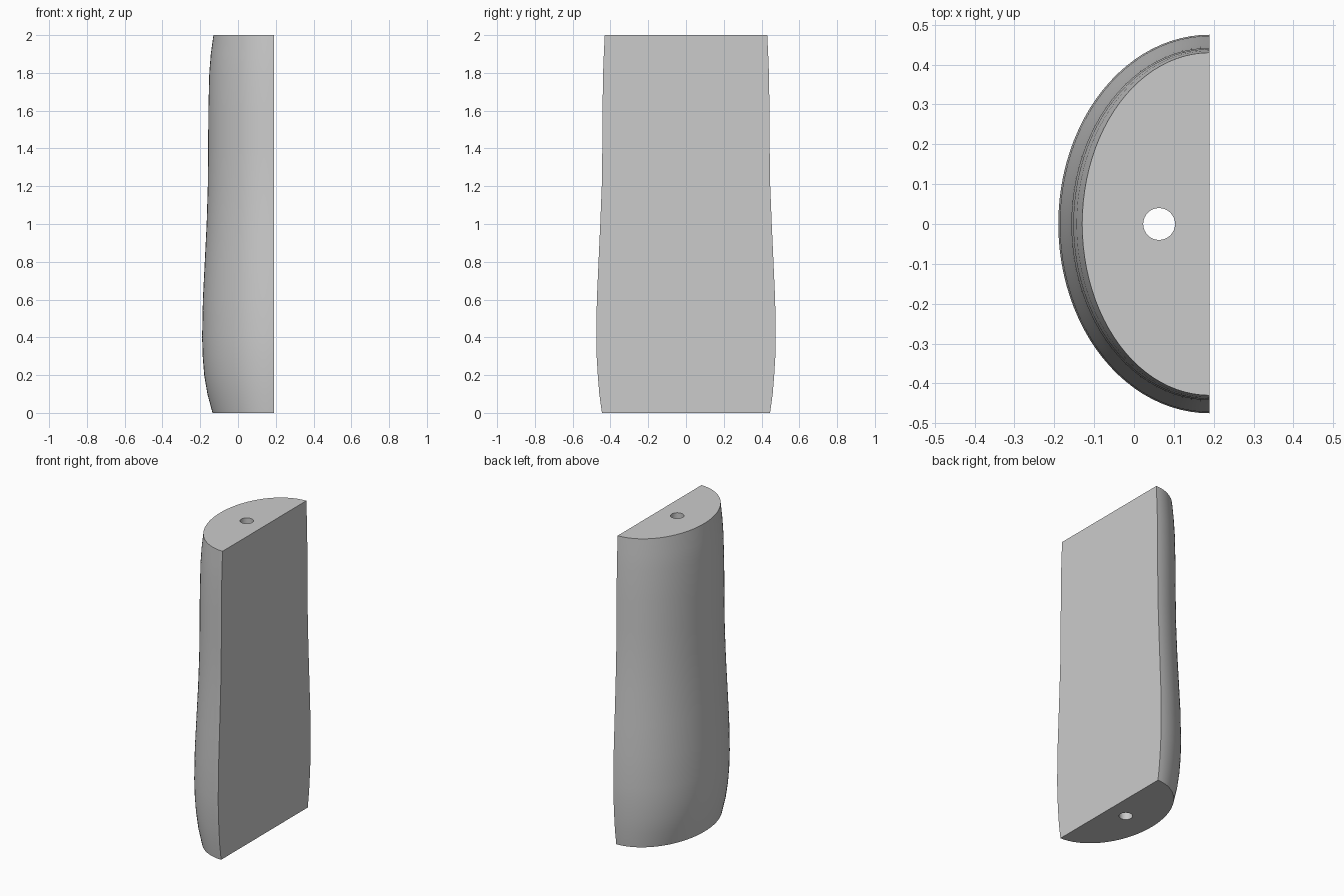
import bpy
import bmesh
from math import sin, cos, pi, radians

cube = bpy.data.objects.get("Cube")
if cube:
    bpy.data.objects.remove(cube, do_unlink=True)

FLAT_X = 0.19    # plane of the flat face
SEGMENTS = 48    # facets around the half ellipse

# Height, depth and half width of each cross-section
SECTIONS = [
    (0.0, 0.325, 0.445), (0.1, 0.352, 0.459), (0.2, 0.369, 0.467),
    (0.3, 0.377, 0.473), (0.4, 0.38, 0.475), (0.6, 0.376, 0.472),
    (0.8, 0.366, 0.463), (1.0, 0.356, 0.454), (1.2, 0.350, 0.446),
    (1.4, 0.348, 0.443), (1.6, 0.347, 0.442), (1.8, 0.342, 0.439),
    (1.9, 0.334, 0.435), (2.0, 0.32, 0.43),
]

grey = bpy.data.materials.new("light grey")
grey.use_nodes = True
colour = (0.6, 0.6, 0.6, 1)
grey.diffuse_color = colour
grey.node_tree.nodes["Principled BSDF"].inputs["Base Color"].default_value = colour

# Handle half: half ellipses lofted upwards and closed by a flat face
bm = bmesh.new()
rings = []
for z, depth, width in SECTIONS:
    angles = [pi * i / SEGMENTS for i in range(SEGMENTS + 1)]
    rings.append([bm.verts.new((FLAT_X - depth * sin(a), width * cos(a), z)) for a in angles])
for low, high in zip(rings, rings[1:]):
    for i in range(SEGMENTS):
        bm.faces.new((low[i], low[i + 1], high[i + 1], high[i]))
bm.faces.new(rings[0])
bm.faces.new(rings[-1])
bm.faces.new([r[0] for r in rings] + [r[-1] for r in reversed(rings)])
bmesh.ops.recalc_face_normals(bm, faces=bm.faces)
mesh = bpy.data.meshes.new("handle_half")
bm.to_mesh(mesh)
bm.free()
mesh.materials.append(grey)
handle = bpy.data.objects.new("handle_half", mesh)
bpy.context.collection.objects.link(handle)

# Round hole running the full height
bpy.ops.mesh.primitive_cylinder_add(vertices=32, radius=0.04, depth=2.4, location=(0.063, 0, 1))
cutter = bpy.context.object
cutter.name = "hole_cutter"
cutter.hide_render = True
cutter.data.materials.append(grey)

hole = handle.modifiers.new("hole", "BOOLEAN")
hole.operation = "DIFFERENCE"
hole.solver = "EXACT"
hole.object = cutter
bpy.ops.object.select_all(action="DESELECT")
handle.select_set(True)
bpy.context.view_layer.objects.active = handle
bpy.ops.object.modifier_apply(modifier=hole.name)
bpy.data.objects.remove(cutter, do_unlink=True)

# Smooth curved sides with crisp rims
bpy.ops.object.shade_smooth_by_angle(angle=radians(30))
